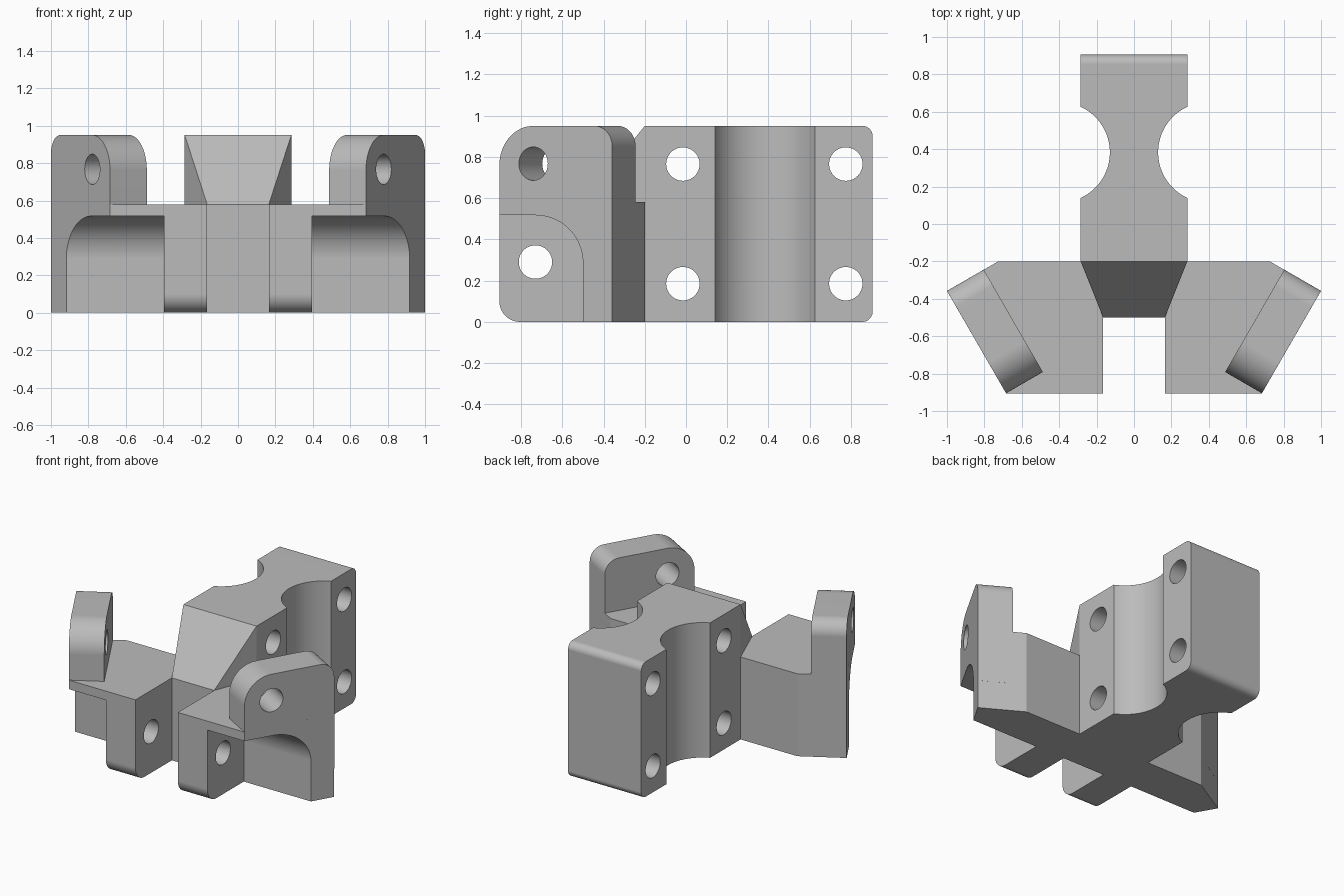
import bpy, bmesh, math
from mathutils import Vector

if "Cube" in bpy.data.objects:
    bpy.data.objects.remove(bpy.data.objects["Cube"], do_unlink=True)

X, Y, Z = Vector((1, 0, 0)), Vector((0, 1, 0)), Vector((0, 0, 1))

grey = bpy.data.materials.new("plain grey")
grey.use_nodes = True
colour = (0.5, 0.5, 0.5, 1)
grey.diffuse_color = colour
grey.node_tree.nodes["Principled BSDF"].inputs["Base Color"].default_value = colour


def rounded(corners, steps=20):
    """Outline from (u, v) or (u, v, radius); radii apply to square corners."""
    pts = []
    for i, c in enumerate(corners):
        p = Vector(c[:2])
        if len(c) == 2:
            pts.append(p)
            continue
        r = c[2]
        before = (Vector(corners[i - 1][:2]) - p).normalized()
        after = (Vector(corners[(i + 1) % len(corners)][:2]) - p).normalized()
        centre = p + (before + after) * r
        for k in range(steps + 1):
            a = math.pi / 2 * k / steps
            pts.append(centre - r * (after * math.cos(a) + before * math.sin(a)))
    return pts


def circle(u, v, r, n=64):
    return [Vector((u + r * math.cos(math.tau * k / n), v + r * math.sin(math.tau * k / n)))
            for k in range(n)]


def prism(name, pts, start, end, u=X, v=Y, w=Z, origin=Vector()):
    """Extrude a 2D outline in the u-v plane along w."""
    bm = bmesh.new()
    rings = [[bm.verts.new(origin + u * p[0] + v * p[1] + w * d) for p in pts]
             for d in (start, end)]
    for ring in rings:
        bm.faces.new(ring)
    for i in range(len(pts)):
        bm.faces.new((rings[0][i - 1], rings[0][i], rings[1][i], rings[1][i - 1]))
    bmesh.ops.recalc_face_normals(bm, faces=bm.faces)
    mesh = bpy.data.meshes.new(name)
    bm.to_mesh(mesh)
    bm.free()
    mesh.materials.append(grey)
    ob = bpy.data.objects.new(name, mesh)
    bpy.context.collection.objects.link(ob)
    return ob


def combine(target, other, operation):
    bpy.context.view_layer.objects.active = target
    mod = target.modifiers.new(operation, "BOOLEAN")
    mod.operation, mod.object, mod.solver = operation, other, "EXACT"
    bpy.ops.object.modifier_apply(modifier=mod.name)
    bpy.data.objects.remove(other, do_unlink=True)


def side_prism(name, pts, start, end):
    return prism(name, pts, start, end, Y, Z, X)


def mirrored(half):
    return half + [(-x, y) for x, y in reversed(half)]


# Central stem with a tapered sloping nose and rounded rear edges
bracket = prism("bracket", mirrored([(0.165, -0.5), (0.285, -0.2), (0.285, 0.905)]), 0, 0.95)
profile = rounded([(-0.5, 0), (0.905, 0, 0.05), (0.905, 0.95, 0.05), (-0.2, 0.95), (-0.5, 0.58)])
combine(bracket, side_prism("stem_profile", profile, -1, 1), "INTERSECT")

# Waist grooves and cross holes through the stem
for s in (1, -1):
    combine(bracket, prism("groove", circle(s * 0.397, 0.383, 0.268, 128), -1, 2), "DIFFERENCE")
for y in (-0.015, 0.775):
    for z in (0.185, 0.765):
        combine(bracket, side_prism("stem_hole", circle(y, z, 0.081), -1, 1), "DIFFERENCE")

# Forked base with rounded lower front edges
base = prism("base", mirrored([(0.165, -0.5), (0.165, -0.905), (0.684, -0.905), (1, -0.358),
                               (0.726, -0.2)]), 0, 0.58)
profile = rounded([(-0.905, 0, 0.1), (0, 0), (0, 0.58), (-0.905, 0.58)])
combine(base, side_prism("base_profile", profile, -2, 2), "INTERSECT")

# Angled upright lugs on both sides
slant = math.radians(30)
lug_frames = []
for s in (1, -1):
    along = Vector((s * math.sin(slant), math.cos(slant), 0))
    inward = Vector((-s * math.cos(slant), math.sin(slant), 0))
    corner = Vector((s * 0.684, -0.905, 0))
    outline = rounded([(0, 0.2), (0.632, 0.2), (0.632, 0.95, 0.1), (0, 0.95, 0.19)])
    combine(base, prism("lug", outline, 0, 0.227, along, Z, inward, corner), "UNION")
    lug_frames.append((along, Z, inward, corner))
combine(bracket, base, "UNION")

# Lug holes, curved relief under each side, and holes through the prongs
notch = rounded([(-1.2, -0.2), (-0.5, -0.2), (-0.5, 0.517, 0.23), (-1.2, 0.517)])
for s, frame in zip((1, -1), lug_frames):
    combine(bracket, prism("lug_hole", circle(0.19, 0.767, 0.081), -0.1, 0.4, *frame), "DIFFERENCE")
    combine(bracket, side_prism("relief", notch, s * 0.395, s * 1.3), "DIFFERENCE")
combine(bracket, side_prism("prong_hole", circle(-0.73, 0.29, 0.081), -1.2, 1.2), "DIFFERENCE")

# Smooth curved faces, keep the hard edges
bpy.ops.object.select_all(action="DESELECT")
bracket.select_set(True)
bpy.context.view_layer.objects.active = bracket
bpy.ops.object.shade_smooth_by_angle(angle=math.radians(20))
weighted = bracket.modifiers.new("weighted_normals", "WEIGHTED_NORMAL")
weighted.keep_sharp = True
